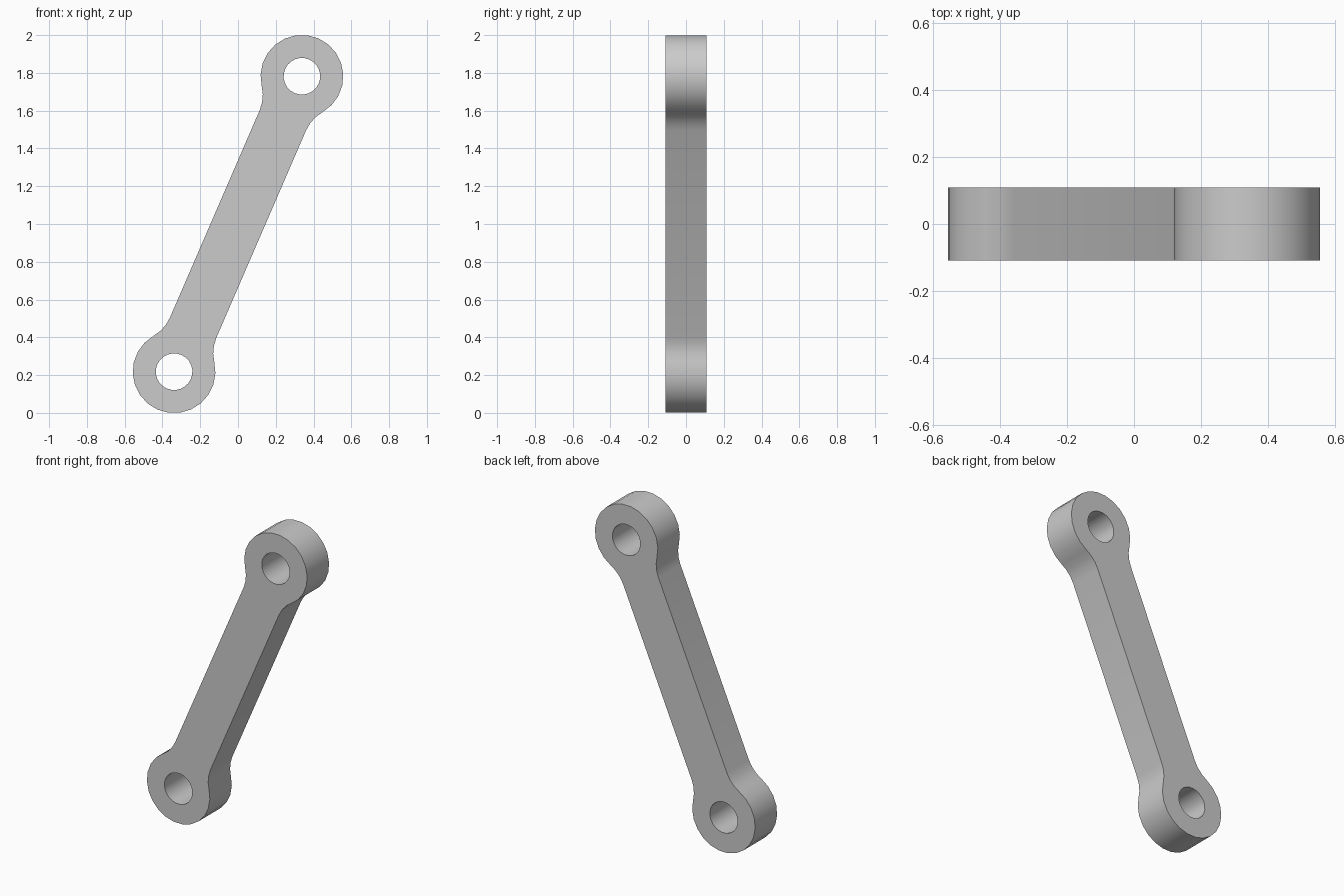
import bpy, bmesh, math
from mathutils import Matrix

cube = bpy.data.objects.get("Cube")
if cube:
    bpy.data.objects.remove(cube, do_unlink=True)

EYE_R, HOLE_R, FILLET_R = 0.219, 0.097, 0.2
ARM_HALF, REACH, DEPTH = 0.134, 0.852, 0.109
TILT = math.radians(23.4)


def arc(cx, cy, r, start, end, steps):
    return [(cx + r * math.cos(start + (end - start) * i / steps),
             cy + r * math.sin(start + (end - start) * i / steps))
            for i in range(steps + 1)]


# Outline of one end: fillet, round eye, mirrored fillet
side = ARM_HALF + FILLET_R
drop = math.sqrt((EYE_R + FILLET_R) ** 2 - side ** 2)
angle = math.atan2(drop, side)
fillet = arc(side, REACH - drop, FILLET_R, math.pi, math.pi - angle, 3)
eye = arc(0, REACH, EYE_R, -angle, math.pi + angle, 16)
end = fillet + eye[1:-1] + [(-x, y) for x, y in reversed(fillet)]
outline = end + [(-x, -y) for x, y in end]

# Filled curve with a pin hole at each end
curve = bpy.data.curves.new("link_arm", 'CURVE')
curve.dimensions = '2D'
curve.fill_mode = 'BOTH'
curve.extrude = DEPTH
holes = [arc(0, s * REACH, HOLE_R, 0, 2 * math.pi, 24)[:-1] for s in (1, -1)]
for points in [outline] + holes:
    spline = curve.splines.new('POLY')
    spline.points.add(len(points) - 1)
    for p, (x, y) in zip(spline.points, points):
        p.co = (x, y, 0, 1)
    spline.use_cyclic_u = True

link = bpy.data.objects.new("link_arm", curve)
bpy.context.collection.objects.link(link)
bpy.ops.object.select_all(action='DESELECT')
link.select_set(True)
bpy.context.view_layer.objects.active = link
bpy.ops.object.convert(target='MESH')
link = bpy.context.object

# Weld, stand upright and lean to the side
bm = bmesh.new()
bm.from_mesh(link.data)
bmesh.ops.remove_doubles(bm, verts=bm.verts, dist=0.0005)
bmesh.ops.recalc_face_normals(bm, faces=bm.faces)
bm.transform(Matrix.Translation((0, 0, 1)) @ Matrix.Rotation(TILT, 4, 'Y')
             @ Matrix.Rotation(math.pi / 2, 4, 'X'))
bm.to_mesh(link.data)
bm.free()
bpy.ops.object.shade_smooth_by_angle(angle=math.radians(35))

# Plain grey metal
grey = bpy.data.materials.new("grey_metal")
grey.use_nodes = True
colour = (0.6, 0.6, 0.6, 1)
grey.diffuse_color = colour
grey.node_tree.nodes["Principled BSDF"].inputs["Base Color"].default_value = colour
link.data.materials.clear()
link.data.materials.append(grey)
